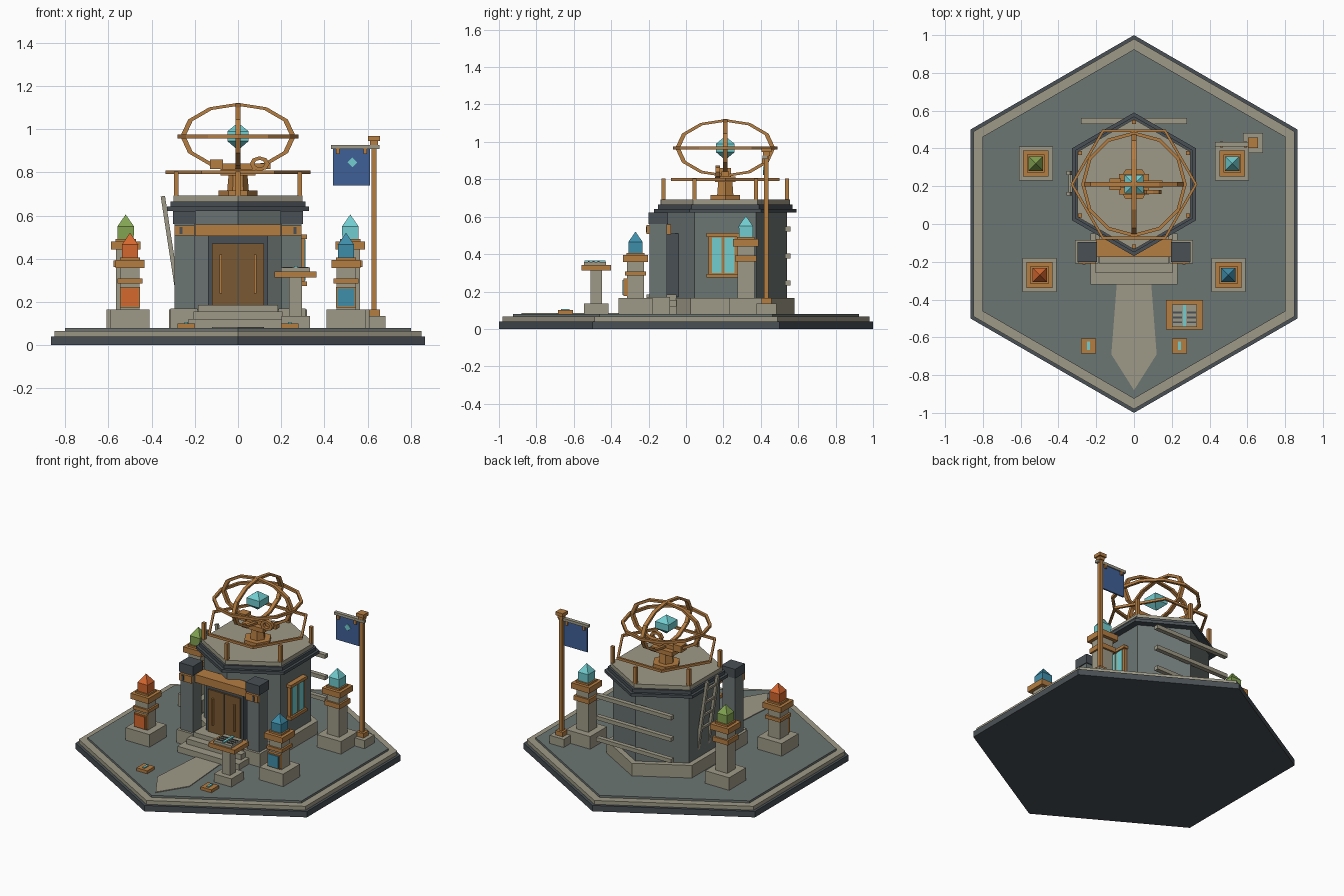
import bpy, bmesh, math
from mathutils import Matrix, Vector

if "Cube" in bpy.data.objects:
    bpy.data.objects.remove(bpy.data.objects["Cube"])


def material(name, code):
    rgb = [int(code[i:i + 2], 16) / 255 for i in (0, 2, 4)]
    lin = [c / 12.92 if c < 0.04 else ((c + 0.055) / 1.055) ** 2.4 for c in rgb] + [1]
    m = bpy.data.materials.new(name)
    m.use_nodes = True
    m.diffuse_color = lin
    m.node_tree.nodes["Principled BSDF"].inputs["Base Color"].default_value = lin
    return m


STONE = material("pale_stone", "9f9a87")
SLATE = material("slate", "6c7674")
DARK = material("dark_slate", "495055")
WOOD = material("oiled_wood", "b57d42")
DOOR = material("dark_wood", "7a5a32")
CYAN = material("cyan_crystal", "72cdd0")
BLUE = material("blue_crystal", "3f8eaa")
GREEN = material("green_crystal", "83a552")
EMBER = material("ember_crystal", "d6682f")
NAVY = material("navy_cloth", "3f6096")


def finish(name, bm, mat):
    bmesh.ops.remove_doubles(bm, verts=bm.verts, dist=0.0001)
    bmesh.ops.recalc_face_normals(bm, faces=bm.faces)
    me = bpy.data.meshes.new(name)
    bm.to_mesh(me)
    bm.free()
    me.materials.append(mat)
    ob = bpy.data.objects.new(name, me)
    bpy.context.collection.objects.link(ob)
    return ob


def box(name, mat, x0, x1, y0, y1, z0, z1):
    bm = bmesh.new()
    bmesh.ops.create_cube(bm, size=1, matrix=Matrix.Translation(
        ((x0 + x1) / 2, (y0 + y1) / 2, (z0 + z1) / 2)) @ Matrix.Diagonal((x1 - x0, y1 - y0, z1 - z0, 1)))
    return finish(name, bm, mat)


def block(name, mat, x, y, half, z0, z1):
    return box(name, mat, x - half, x + half, y - half, y + half, z0, z1)


def stack(name, mat, x, y, sides, turn, profile):
    """Polygonal solid through (radius, height) pairs."""
    bm = bmesh.new()
    rings = [[bm.verts.new((x + r * math.cos(turn + math.tau * i / sides),
                            y + r * math.sin(turn + math.tau * i / sides), z))
              for i in range(sides)] for r, z in profile]
    for a, b in zip(rings, rings[1:]):
        for i in range(sides):
            j = (i + 1) % sides
            bm.faces.new((a[i], a[j], b[j], b[i]))
    for ring, (r, z) in ((rings[0], profile[0]), (rings[-1], profile[-1])):
        if r > 0:
            bm.faces.new(ring)
    return finish(name, bm, mat)


def hexagon(name, mat, y, r, z0, z1):
    return stack(name, mat, 0, y, 6, math.pi / 6, [(r, z0), (r, z1)])


def hoop(name, mat, centre, r, sides, t, u, v, squash=1):
    """Square-section ring in the plane of axes u and v."""
    bm = bmesh.new()
    u, v, c = Vector(u), Vector(v), Vector(centre)
    n = u.cross(v)
    rows = []
    for i in range(sides):
        a = math.tau * i / sides
        d = u * math.cos(a) + v * math.sin(a) * squash
        rows.append([bm.verts.new(c + d * (r + s * t) + n * k * t)
                     for s, k in ((-1, -1), (1, -1), (1, 1), (-1, 1))])
    for i in range(sides):
        a, b = rows[i], rows[(i + 1) % sides]
        for k in range(4):
            m = (k + 1) % 4
            bm.faces.new((a[k], a[m], b[m], b[k]))
    return finish(name, bm, mat)


def beam(name, mat, p, q, t):
    p, q = Vector(p), Vector(q)
    d = q - p
    m = Matrix.Translation((p + q) / 2) @ d.to_track_quat('Z', 'Y').to_matrix().to_4x4()
    bm = bmesh.new()
    bmesh.ops.create_cube(bm, size=1, matrix=m @ Matrix.Diagonal((t, t, d.length, 1)))
    return finish(name, bm, mat)


def plate(name, mat, points, lift, axis):
    """Thin flat shape: outline extruded along the axis."""
    bm = bmesh.new()
    f = bm.faces.new([bm.verts.new(p) for p in points])
    ext = bmesh.ops.extrude_face_region(bm, geom=[f])
    vs = [e for e in ext["geom"] if isinstance(e, bmesh.types.BMVert)]
    bmesh.ops.translate(bm, verts=vs, vec=Vector(axis) * lift)
    return finish(name, bm, mat)


# Plaza
hexagon("plaza_foundation", DARK, 0, 1.0, 0, 0.04)
hexagon("plaza_rim", STONE, 0, 0.98, 0.04, 0.066)
hexagon("plaza_floor", SLATE, 0, 0.925, 0.066, 0.08)
plate("path", STONE, [(-0.09, -0.3, 0.08), (-0.12, -0.69, 0.08), (0, -0.88, 0.08),
                      (0.12, -0.69, 0.08), (0.09, -0.3, 0.08)], 0.005, (0, 0, 1))

# Tower
CY = 0.21
hexagon("tower_footing", STONE, CY, 0.37, 0.08, 0.165)
hexagon("tower_wall", SLATE, CY, 0.33, 0.165, 0.63)
hexagon("cornice_lower", DARK, CY, 0.38, 0.622, 0.642)
hexagon("cornice_upper", DARK, CY, 0.36, 0.642, 0.665)
hexagon("roof_deck", STONE, CY, 0.345, 0.665, 0.692)

# Entrance
for i, (w, y, z) in enumerate(((0.23, -0.32, 0.12), (0.205, -0.26, 0.155), (0.185, -0.21, 0.185))):
    box(f"step_{i}", STONE, -w, w, y, -0.05, 0.08, z)
box("door_surround", DARK, -0.14, 0.14, -0.14, -0.03, 0.17, 0.51)
box("door", DOOR, -0.12, 0.12, -0.15, -0.1, 0.185, 0.47)
box("door_seam", DARK, -0.003, 0.003, -0.153, -0.14, 0.185, 0.47)
box("lintel", WOOD, -0.2, 0.2, -0.175, -0.08, 0.505, 0.558)
for s, side in ((-1, "right"), (1, "left")):
    box(f"{side}_door_handle", WOOD, s * 0.08 - 0.005, s * 0.08 + 0.005, -0.163, -0.14, 0.24, 0.42)
    block(f"{side}_pilaster_footing", STONE, s * 0.25, -0.148, 0.062, 0.08, 0.17)
    block(f"{side}_pilaster", SLATE, s * 0.248, -0.148, 0.046, 0.17, 0.56)
    block(f"{side}_pilaster_cap", DARK, s * 0.248, -0.148, 0.052, 0.56, 0.622)
    box(f"{side}_pilaster_band", WOOD, s * 0.248 - 0.046, s * 0.248 + 0.046, -0.21, -0.19, 0.508, 0.555)
    box(f"{side}_band_mark", DARK, s * 0.265 - 0.007, s * 0.265 + 0.007, -0.215, -0.205, 0.515, 0.548)

# Side window
box("window_frame", WOOD, 0.27, 0.308, 0.12, 0.275, 0.275, 0.51)
for y in (0.138, 0.206):
    box("window_pane", CYAN, 0.3, 0.313, y, y + 0.052, 0.3, 0.49)
box("window_sill", WOOD, 0.28, 0.32, 0.11, 0.285, 0.275, 0.295)
box("window_head", WOOD, 0.28, 0.32, 0.11, 0.285, 0.492, 0.512)

# Planks across the back and a leaning ladder
for z in (0.245, 0.39, 0.535):
    box("back_plank", STONE, -0.28, 0.28, 0.53, 0.56, z - 0.013, z + 0.013)
low, high = Vector((-0.27, 0, 0.18)), Vector((-0.348, 0, 0.69))
for y in (0.16, 0.27):
    beam("ladder_rail", STONE, low + Vector((0, y, 0)), high + Vector((0, y, 0)), 0.02)
for k in range(4):
    p = low.lerp(high, 0.35 + 0.18 * k)
    beam("ladder_rung", STONE, p + Vector((0, 0.16, 0)), p + Vector((0, 0.27, 0)), 0.014)

# Roof railing
for k in range(6):
    a = math.pi / 6 + k * math.pi / 3
    block("rail_post", WOOD, 0.33 * math.cos(a), CY + 0.33 * math.sin(a), 0.011, 0.69, 0.803)
X, Y, Z = (1, 0, 0), (0, 1, 0), (0, 0, 1)
hoop("handrail", WOOD, (0, CY, 0.8), 0.328, 6, 0.008, X, Y)

# Armillary instrument
hoop("level_ring", WOOD, (0, CY, 0.967), 0.27, 12, 0.009, X, Y)
hoop("cross_ring", WOOD, (0, CY, 0.967), 0.255, 12, 0.012, X, Z, 0.58)
hoop("long_ring", WOOD, (0, CY, 0.967), 0.255, 12, 0.012, Y, Z, 0.58)
stack("core_crystal", CYAN, 0, CY, 4, math.pi / 4,
      [(0, 0.903), (0.07, 0.945), (0.07, 0.99), (0, 1.03)])
stack("pedestal_base", WOOD, 0, CY, 6, 0, [(0.09, 0.69), (0.09, 0.715)])
stack("pedestal_column", WOOD, 0, CY, 6, 0, [(0.05, 0.715), (0.042, 0.81)])
box("pedestal_tray", WOOD, -0.08, 0.08, CY - 0.055, CY + 0.055, 0.785, 0.815)
box("scope_tube", WOOD, -0.13, 0.15, CY - 0.02, CY + 0.02, 0.815, 0.842)
box("scope_eyepiece", WOOD, -0.13, -0.07, CY - 0.03, CY + 0.03, 0.815, 0.86)
hoop("scope_gear", WOOD, (0.1, CY - 0.04, 0.84), 0.035, 8, 0.011, X, Z, 0.75)

# Crystal pillars
for name, x, y, tall, gem in (("ember", -0.5, -0.27, 0, EMBER), ("blue", 0.5, -0.27, 0, BLUE),
                              ("green", -0.52, 0.32, 0.085, GREEN), ("cyan", 0.52, 0.32, 0.085, CYAN)):
    top = 0.395 + tall
    block(f"{name}_pillar_base", STONE, x, y, 0.09, 0.08, 0.165)
    block(f"{name}_pillar_shaft", STONE, x, y, 0.045, 0.165, top - 0.03)
    block(f"{name}_pillar_low_band", WOOD, x, y, 0.057, 0.285 + tall * 0.9, 0.308 + tall)
    block(f"{name}_pillar_cap", WOOD, x, y, 0.068, top - 0.038, top)
    block(f"{name}_crystal_seat", WOOD, x, y, 0.047, top, top + 0.012)
    stack(f"{name}_crystal", gem, x, y, 4, math.pi / 4,
          [(0.052, top), (0.054, top + 0.07), (0, top + 0.125)])
    if not tall:
        box(f"{name}_panel_frame", WOOD, x - 0.046, x + 0.046, y - 0.064, y - 0.04, 0.175, 0.27)
        box(f"{name}_panel", gem, x - 0.039, x + 0.039, y - 0.07, y - 0.06, 0.182, 0.262)

# Banner
PX, PY = 0.63, 0.43
block("banner_base", STONE, PX, PY, 0.053, 0.08, 0.135)
block("banner_socket", WOOD, PX, PY, 0.027, 0.135, 0.165)
block("banner_pole", WOOD, PX, PY, 0.012, 0.165, 0.945)
block("banner_pole_collar", WOOD, PX, PY, 0.018, 0.925, 0.945)
block("banner_pole_cap", WOOD, PX, PY, 0.027, 0.945, 0.968)
box("banner_arm", STONE, 0.43, 0.655, 0.41, 0.435, 0.908, 0.926)
box("banner_cloth", NAVY, 0.44, 0.612, 0.418, 0.428, 0.74, 0.91)
for x in (0.462, 0.59):
    box("banner_tie", WOOD, x - 0.008, x + 0.008, 0.406, 0.438, 0.885, 0.912)
plate("banner_emblem", CYAN, [(0.53, 0.418, 0.823), (0.553, 0.418, 0.846),
                              (0.53, 0.418, 0.869), (0.507, 0.418, 0.846)], 0.005, (0, -1, 0))

# Lectern
LX, LY = 0.267, -0.48
block("lectern_base", STONE, LX, LY, 0.066, 0.08, 0.135)
block("lectern_post", STONE, LX, LY, 0.03, 0.135, 0.315)
box("lectern_top", WOOD, LX - 0.097, LX + 0.097, LY - 0.078, LY + 0.078, 0.313, 0.342)
box("lectern_tablet", STONE, LX - 0.067, LX + 0.067, LY - 0.066, LY + 0.053, 0.342, 0.359)
box("tablet_spine", CYAN, LX - 0.008, LX + 0.008, LY - 0.062, LY + 0.05, 0.355, 0.366)
for s in (-1, 1):
    for k in range(3):
        y = LY - 0.045 + 0.026 * k
        box("tablet_line", DARK, LX + s * 0.037 - 0.023, LX + s * 0.037 + 0.023, y, y + 0.01, 0.357, 0.363)

# Ground lamps beside the path
for s in (-1, 1):
    block("ground_lamp", WOOD, s * 0.24, -0.645, 0.04, 0.08, 0.1)
    box("ground_lamp_glow", CYAN, s * 0.24 - 0.008, s * 0.24 + 0.008, -0.667, -0.623, 0.098, 0.107)
